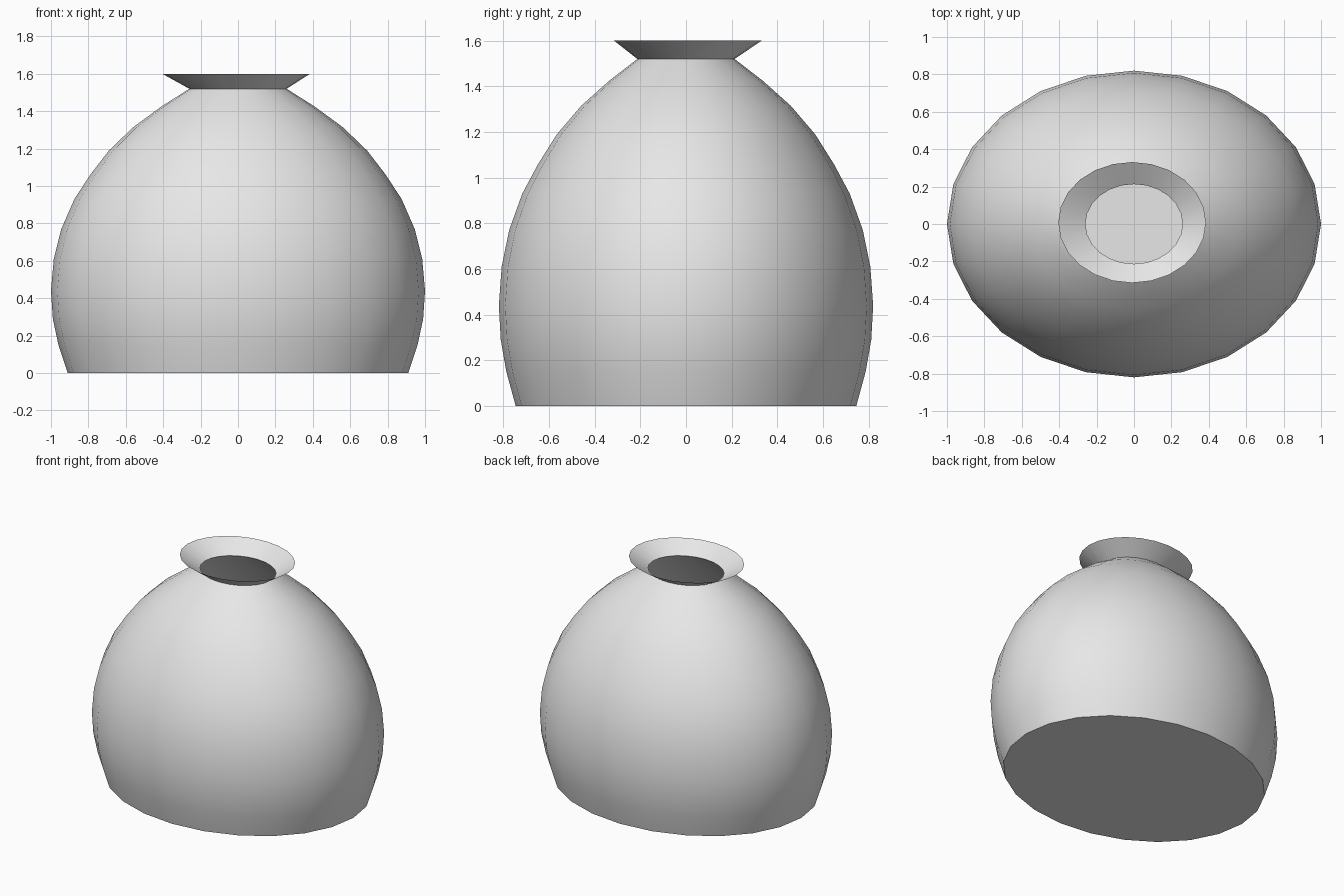
import bpy, bmesh
from math import cos, sin, tau, radians

cube = bpy.data.objects.get("Cube")
if cube:
    bpy.data.objects.remove(cube, do_unlink=True)

SIDES = 24
DEPTH = 0.82  # depth of the oval relative to its width

grey = bpy.data.materials.new("light grey")
grey.use_nodes = True
COLOUR = (0.8, 0.8, 0.8, 1)
grey.diffuse_color = COLOUR
grey.node_tree.nodes["Principled BSDF"].inputs["Base Color"].default_value = COLOUR


def oval(bm, rx, ry, z, cx=0, cy=0):
    """Add one oval ring of vertices."""
    return [bm.verts.new((cx + rx * cos(tau * i / SIDES),
                          cy + ry * sin(tau * i / SIDES), z)) for i in range(SIDES)]


def skin(bm, rings):
    """Bridge successive rings with outward-facing quads."""
    for low, high in zip(rings, rings[1:]):
        for i in range(SIDES):
            j = (i + 1) % SIDES
            bm.faces.new((low[i], low[j], high[j], high[i]))


def finish(bm, name):
    mesh = bpy.data.meshes.new(name)
    bm.to_mesh(mesh)
    bm.free()
    mesh.materials.append(grey)
    obj = bpy.data.objects.new(name, mesh)
    bpy.context.collection.objects.link(obj)
    bpy.ops.object.select_all(action="DESELECT")
    obj.select_set(True)
    bpy.context.view_layer.objects.active = obj
    bpy.ops.object.shade_smooth_by_angle(angle=radians(30))
    return obj


# Rounded body, open at the neck and closed by a flat floor
profile = [(0.91, 0), (0.96, 0.15), (0.99, 0.29), (1, 0.44), (0.985, 0.61),
           (0.945, 0.77), (0.875, 0.93), (0.79, 1.06), (0.69, 1.19),
           (0.56, 1.315), (0.41, 1.425), (0.26, 1.52)]
bm = bmesh.new()
rings = [oval(bm, r, r * DEPTH, z) for r, z in profile]
skin(bm, rings)
bm.faces.new(rings[0][::-1])
finish(bm, "vase_body")

# Thin flared collar, slightly off centre at its rim
bm = bmesh.new()
skin(bm, [oval(bm, 0.26, 0.26 * DEPTH, 1.52),
          oval(bm, 0.395, 0.323, 1.6, -0.01, 0.008)])
finish(bm, "flared_collar")
